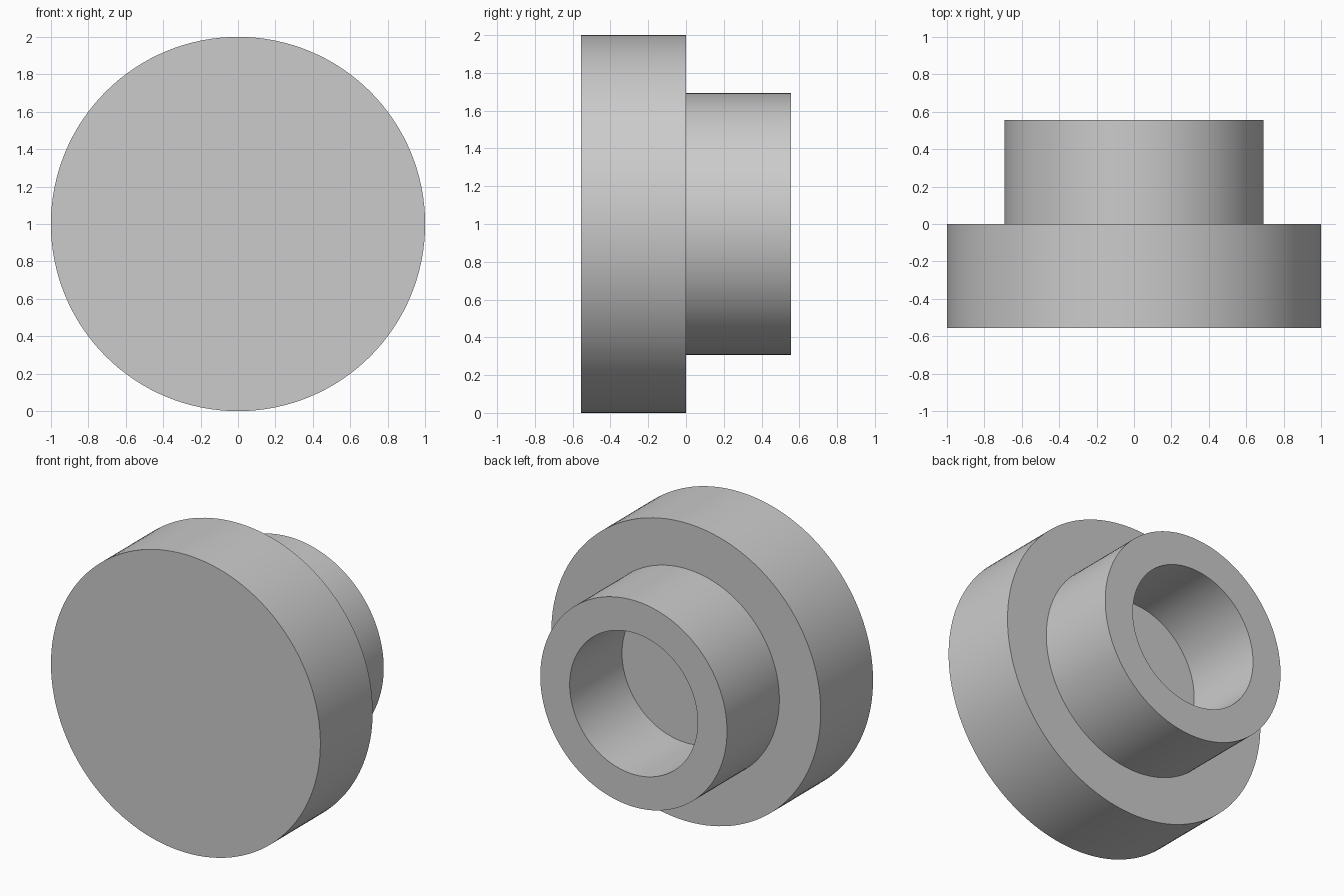
import bpy
import bmesh
from math import cos, sin, tau, radians

SEGMENTS = 128
CENTRE_Z = 1.0
DISC_R, COLLAR_R, BORE_R = 1.0, 0.693, 0.475
HALF_DEPTH = 0.555

cube = bpy.data.objects.get("Cube")
if cube:
    bpy.data.objects.remove(cube, do_unlink=True)

# Plain grey material
grey = bpy.data.materials.new("plain_grey")
grey.use_nodes = True
colour = (0.6, 0.6, 0.6, 1.0)
grey.diffuse_color = colour
grey.node_tree.nodes["Principled BSDF"].inputs["Base Color"].default_value = colour


def turned_solid(name, profile, material):
    """Turn a (radius, y) profile around the y axis and cap both ends."""
    bm = bmesh.new()
    angles = [tau * i / SEGMENTS for i in range(SEGMENTS)]
    rings = [[bm.verts.new((r * cos(a), y, CENTRE_Z + r * sin(a))) for a in angles]
             for r, y in profile]
    for a, b in zip(rings, rings[1:]):
        for i in range(SEGMENTS):
            j = (i + 1) % SEGMENTS
            bm.faces.new((a[i], a[j], b[j], b[i]))
    bm.faces.new(rings[0])
    bm.faces.new(rings[-1])
    bmesh.ops.recalc_face_normals(bm, faces=bm.faces[:])
    mesh = bpy.data.meshes.new(name)
    bm.to_mesh(mesh)
    bm.free()
    mesh.materials.append(material)
    obj = bpy.data.objects.new(name, mesh)
    bpy.context.collection.objects.link(obj)
    bpy.ops.object.select_all(action="DESELECT")
    obj.select_set(True)
    bpy.context.view_layer.objects.active = obj
    bpy.ops.object.shade_smooth_by_angle(angle=radians(30))
    return obj


# Wide front disc, stepping in to a rear collar with a blind bore
turned_solid("disc_with_bored_collar", [
    (DISC_R, -HALF_DEPTH),
    (DISC_R, 0),
    (COLLAR_R, 0),
    (COLLAR_R, HALF_DEPTH),
    (BORE_R, HALF_DEPTH),
    (BORE_R, 0),
], grey)
